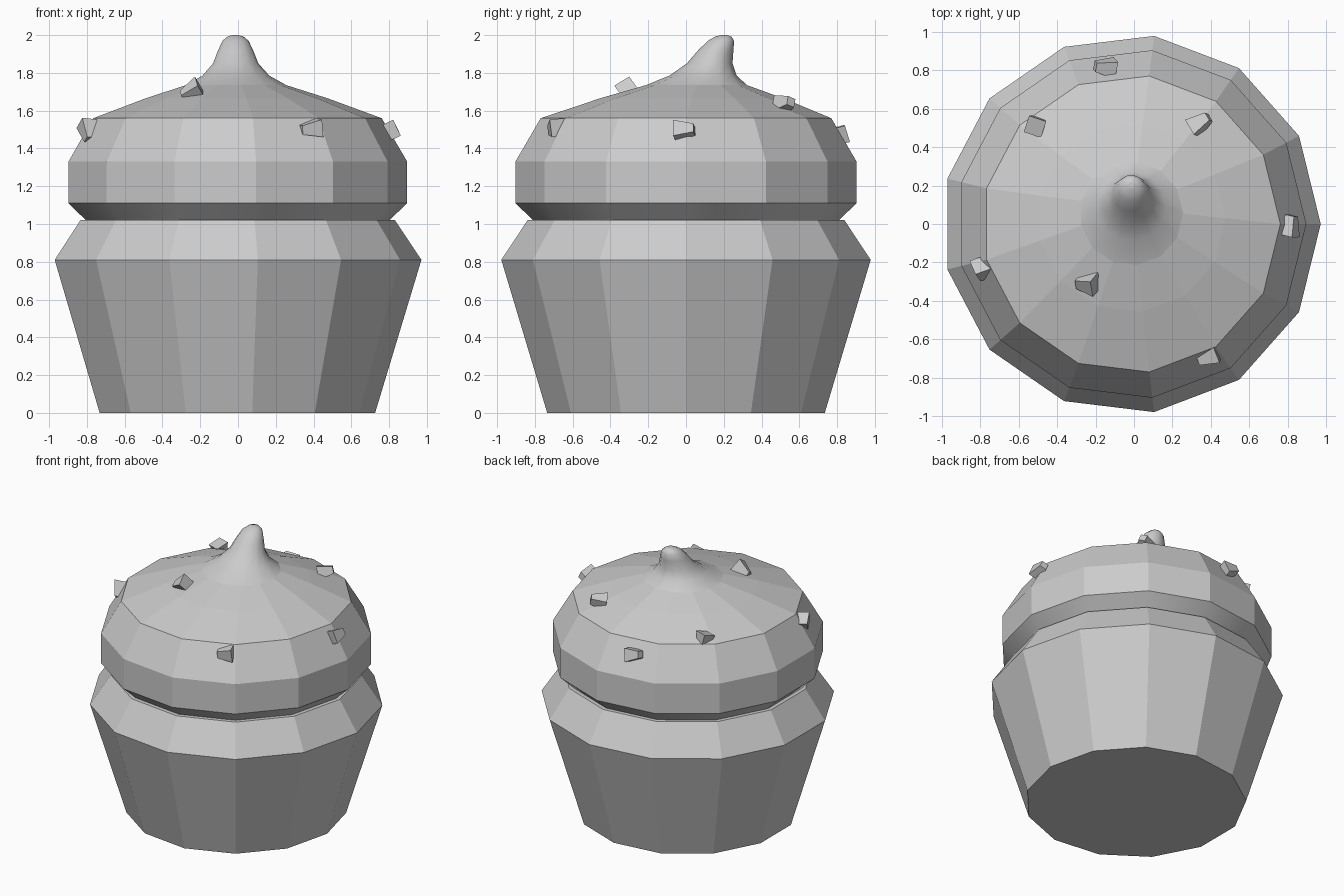
import bpy, math
from mathutils import Vector

if "Cube" in bpy.data.objects:
    bpy.data.objects.remove(bpy.data.objects["Cube"], do_unlink=True)

SIDES = 13
AXIS_X = -0.014

grey = bpy.data.materials.new("plain grey")
grey.use_nodes = True
colour = (0.6, 0.6, 0.6, 1)
grey.diffuse_color = colour
grey.node_tree.nodes["Principled BSDF"].inputs["Base Color"].default_value = colour


def add_mesh(name, verts, faces):
    mesh = bpy.data.meshes.new(name)
    mesh.from_pydata(verts, [], faces)
    mesh.materials.append(grey)
    obj = bpy.data.objects.new(name, mesh)
    bpy.context.collection.objects.link(obj)
    return obj


def loft(name, rings, smooth=()):
    """Stack of rings (z, radius, y shift, tilt); smooth lists the rounded bands."""
    verts, faces = [], []
    for z, r, shift, tilt in rings:
        for i in range(SIDES):
            a = math.tau * i / SIDES
            y = r * math.sin(a)
            verts.append((AXIS_X + r * math.cos(a), y + shift, z + y * tilt))
    for k in range(len(rings) - 1):
        for i in range(SIDES):
            j = (i + 1) % SIDES
            lo, hi = k * SIDES, (k + 1) * SIDES
            faces.append((lo + i, lo + j, hi + j, hi + i))
    faces.append(tuple(reversed(range(SIDES))))
    faces.append(tuple(range(len(verts) - SIDES, len(verts))))
    obj = add_mesh(name, verts, faces)
    for p in obj.data.polygons:
        p.use_smooth = p.index // SIDES in smooth
    return obj


# Paper case with a sloped rim
loft("case", [(0, 0.74, 0, 0), (0.81, 0.985, 0, 0), (1.02, 0.845, 0, 0)])

# Frosting: faceted body rising into a curled, rounded peak
frosting = loft("frosting", [
    (1.015, 0.81, 0, 0), (1.11, 0.91, 0, 0), (1.33, 0.91, 0, 0),
    (1.56, 0.775, 0, 0), (1.665, 0.49, 0.03, 0), (1.735, 0.27, 0.055, 0),
    (1.785, 0.18, 0.09, 0), (1.85, 0.122, 0.125, 0), (1.92, 0.094, 0.158, 0),
    (1.97, 0.07, 0.185, 0), (1.993, 0.042, 0.198, 0), (2.0, 0.015, 0.202, 0),
], smooth=(0, 5, 6, 7, 8, 9, 10))
for e in frosting.data.edges:
    if all(v // SIDES == 1 for v in e.vertices):
        e.use_edge_sharp = True


# Sprinkles: small tapered chunks half sunk in the frosting
def sprinkle(n, centre, direction, turn):
    turn_to = Vector(direction).to_track_quat("Z", "Y")
    verts = []
    for z, r in ((-0.05, 0.066), (0.055, 0.034)):
        for i in range(4):
            a = math.radians(turn + 90 * i)
            verts.append(Vector(centre) + turn_to @ Vector((r * math.cos(a), r * math.sin(a), z)))
    sides = [(i, (i + 1) % 4, 4 + (i + 1) % 4, 4 + i) for i in range(4)]
    add_mesh(f"sprinkle_{n}", verts, sides + [(3, 2, 1, 0), (4, 5, 6, 7)])


chunks = [
    ((0.81, -0.01, 1.495), (0.2, 1, 0.1), 20),
    ((0.385, -0.69, 1.505), (-0.8, -0.3, -0.1), 40),
    ((-0.79, -0.24, 1.49), (0.1, -0.5, -0.7), 35),
    ((-0.245, -0.31, 1.70), (-0.8, 0.1, -0.4), 10),
    ((-0.51, 0.52, 1.57), (0.1, 0.3, -1), 45),
    ((0.345, 0.525, 1.635), (0.7, 0.5, 0.2), 25),
    ((-0.15, 0.815, 1.48), (-1, 0.1, 0.3), 30),
]
for n, chunk in enumerate(chunks, 1):
    sprinkle(n, *chunk)
